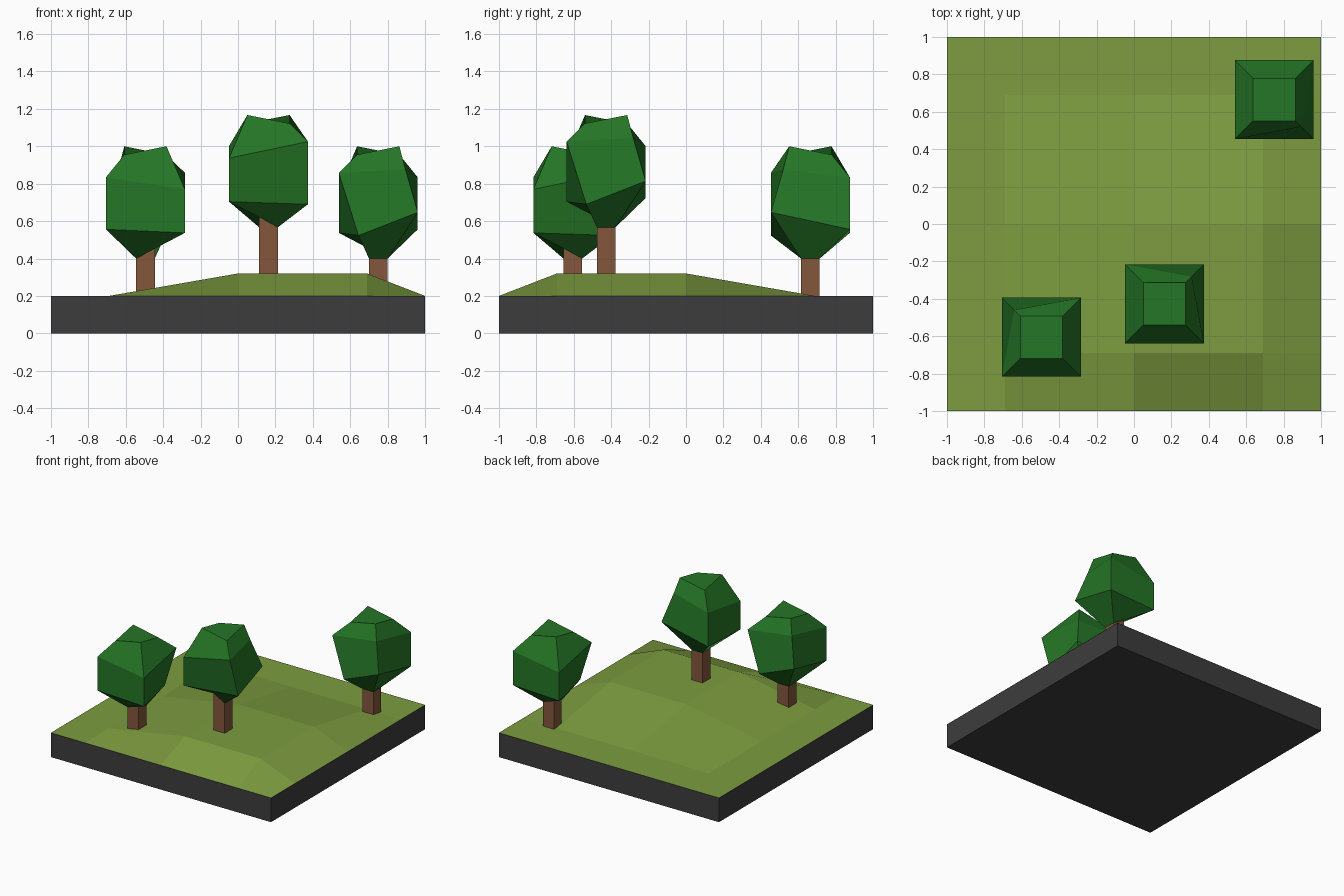
import bpy
import bmesh
import math
from mathutils import Matrix, Vector

if "Cube" in bpy.data.objects:
    bpy.data.objects.remove(bpy.data.objects["Cube"])


def material(name, rgb):
    m = bpy.data.materials.new(name)
    m.diffuse_color = (*rgb, 1)
    m.use_nodes = True
    m.node_tree.nodes["Principled BSDF"].inputs["Base Color"].default_value = m.diffuse_color
    return m


STONE = material("dark_base", (0.048, 0.046, 0.047))
GRASS = material("grass_green", (0.205, 0.335, 0.05))
BARK = material("bark_brown", (0.23, 0.095, 0.047))
LEAF = material("leaf_green", (0.018, 0.18, 0.019))


def add_object(name, bm, mat):
    bmesh.ops.recalc_face_normals(bm, faces=bm.faces)
    mesh = bpy.data.meshes.new(name)
    bm.to_mesh(mesh)
    bm.free()
    mesh.materials.append(mat)
    ob = bpy.data.objects.new(name, mesh)
    bpy.context.collection.objects.link(ob)
    return ob


def box(name, lo, hi, mat):
    lo, hi = Vector(lo), Vector(hi)
    bm = bmesh.new()
    m = Matrix.Translation((lo + hi) / 2) @ Matrix.Diagonal((*(hi - lo), 1))
    bmesh.ops.create_cube(bm, size=1, matrix=m)
    return add_object(name, bm, mat)


# Square slab; its top is covered by the grass sheet
base = box("base_slab", (-1, -1, 0), (1, 1, 0.199), STONE)

# Grass sheet with a raised hill over four grid points
ticks = [-1, -0.69, 0, 0.69, 1]
bm = bmesh.new()
grid = [[bm.verts.new((x, y, 0.32 if i in (2, 3) and j in (1, 2) else 0.2))
         for j, y in enumerate(ticks)] for i, x in enumerate(ticks)]
for i in range(4):
    for j in range(4):
        bm.faces.new((grid[i][j], grid[i + 1][j],
                      grid[i + 1][j + 1], grid[i][j + 1]))
grass = add_object("grass_hill", bm, GRASS)
if grass.data.polygons[0].normal.z < 0:
    grass.data.flip_normals()

# Crown cross-sections, bottom to top: front-left, front-right, back-right, back-left
H, T, B = 0.211, 0.113, 0.05
RINGS = [
    [(-B, -B, 0.40), (B, -B, 0.455), (B, B, 0.40), (-B, B, 0.40)],
    [(-H, -H, 0.556), (H, -H, 0.537), (0.106, H, 0.523), (-H, H, 0.647)],
    [(-H, -H, 0.834), (H, -H, 0.77), (H, H, 0.858), (-0.145, 0.145, 0.877)],
    [(-T, -T, 0.955), (T, -T, 1.0), (T, T, 0.955), (-T, T, 1.0)],
]


def tree(name, x, y, lift, turn):
    # Trunk
    box(name + "_trunk", (x - B, y - B, 0.19), (x + B, y + B, 0.46 + lift), BARK)
    # Faceted crown
    bm = bmesh.new()
    rings = [[bm.verts.new(p) for p in ring] for ring in RINGS]
    for lower, upper in zip(rings, rings[1:]):
        for k in range(4):
            n = (k + 1) % 4
            bm.faces.new((lower[k], lower[n], upper[n], upper[k]))
    bm.faces.new(rings[0][::-1])
    bm.faces.new(rings[-1])
    crown = add_object(name + "_crown", bm, LEAF)
    crown.location = (x, y, lift)
    crown.rotation_euler.z = math.radians(turn)


tree("left_tree", -0.495, -0.605, 0, 0)
tree("middle_tree", 0.163, -0.427, 0.167, -90)
tree("back_tree", 0.75, 0.665, 0, 180)
